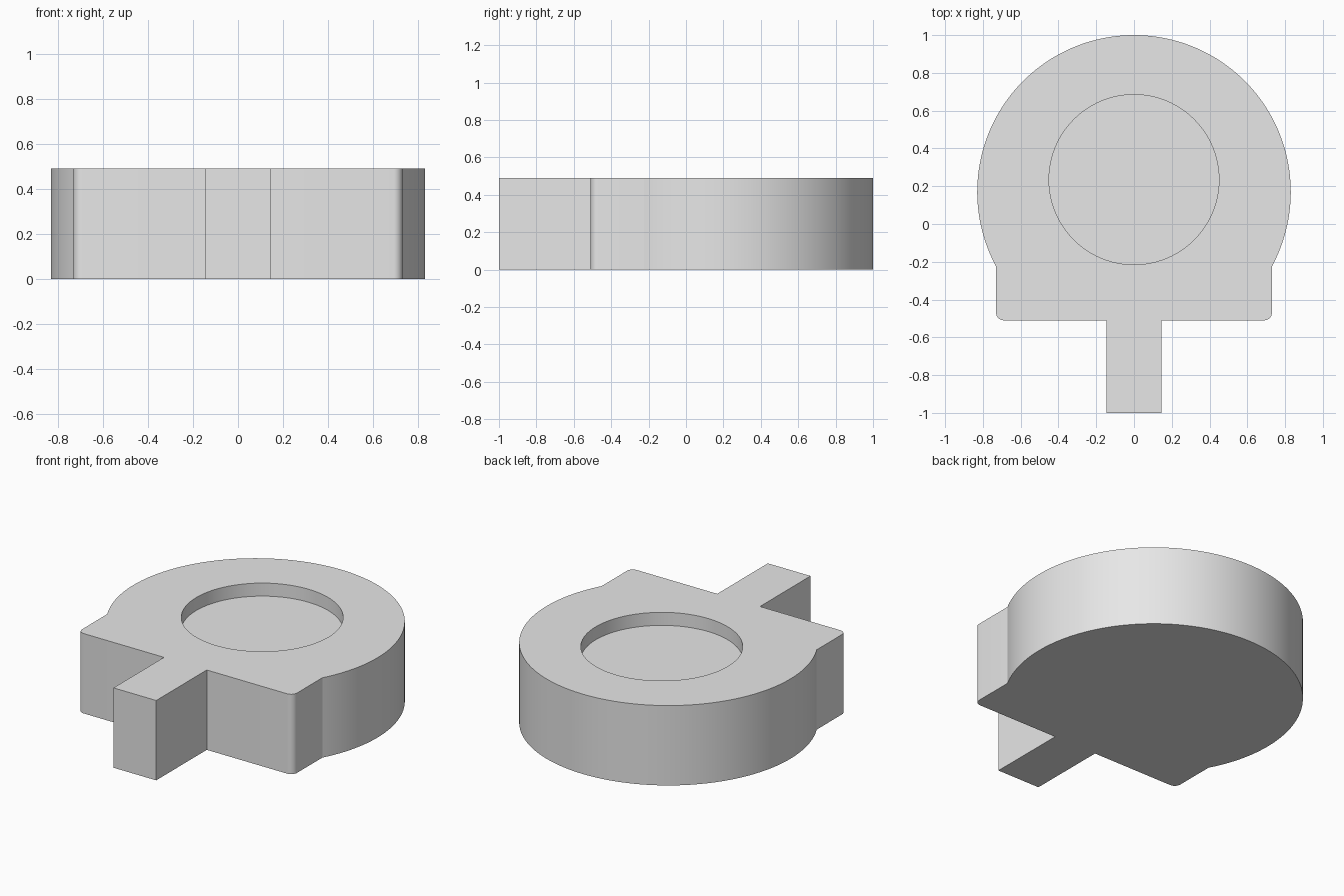
import bpy, bmesh
from math import sin, cos, pi, radians, atan2, sqrt

cube = bpy.data.objects.get("Cube")
if cube:
    bpy.data.objects.remove(cube, do_unlink=True)

HEIGHT = 0.49
RECESS_DEPTH = 0.08
DISC_Y, DISC_R = 0.17, 0.83
BLOCK_X, BLOCK_Y, CORNER = 0.73, -0.51, 0.04
STEM_X = 0.145


def arc(cx, cy, r, start, end, steps):
    """Points along an arc, both ends included."""
    return [(cx + r * cos(start + (end - start) * i / steps),
             cy + r * sin(start + (end - start) * i / steps))
            for i in range(steps + 1)]


def add_loop(bm, points, z):
    return [bm.verts.new((x, y, z)) for x, y in points]


def add_wall(bm, lower, upper):
    n = len(lower)
    for i in range(n):
        j = (i + 1) % n
        bm.faces.new((lower[i], lower[j], upper[j], upper[i]))


def loop_edges(bm, verts):
    return [bm.edges.get((verts[i - 1], verts[i])) for i in range(len(verts))]


# Outline: stem, rounded block corner, then the large disc, counter-clockwise
join = atan2(-sqrt(DISC_R ** 2 - BLOCK_X ** 2), BLOCK_X)
corner = arc(BLOCK_X - CORNER, BLOCK_Y + CORNER, CORNER, -pi / 2, 0, 8)
right_side = [(STEM_X, -1), (STEM_X, BLOCK_Y)] + corner
disc = arc(0, DISC_Y, DISC_R, join, pi - join, 120)
left_side = [(-x, y) for x, y in reversed(right_side)]
outline = right_side + disc + left_side
recess = arc(0, 0.235, 0.45, 0, 2 * pi, 96)[:-1]

bm = bmesh.new()
base = add_loop(bm, outline, 0)
rim = add_loop(bm, outline, HEIGHT)
recess_rim = add_loop(bm, recess, HEIGHT)
recess_floor = add_loop(bm, recess, HEIGHT - RECESS_DEPTH)

# Side walls, underside and recess
add_wall(bm, base, rim)
add_wall(bm, recess_rim, recess_floor)
bm.faces.new(list(reversed(base)))
bm.faces.new(recess_floor)

# Top face around the recess
bmesh.ops.triangle_fill(bm, use_beauty=True, use_dissolve=False,
                        edges=loop_edges(bm, rim) + loop_edges(bm, recess_rim))
bmesh.ops.recalc_face_normals(bm, faces=bm.faces)

mesh = bpy.data.meshes.new("recessed_disc_body")
bm.to_mesh(mesh)
bm.free()
body = bpy.data.objects.new("recessed_disc_body", mesh)
bpy.context.collection.objects.link(body)

# Plain grey material
grey = bpy.data.materials.new("light_grey")
grey.use_nodes = True
colour = (0.8, 0.8, 0.8, 1)
grey.diffuse_color = colour
grey.node_tree.nodes["Principled BSDF"].inputs["Base Color"].default_value = colour
mesh.materials.append(grey)

# Smooth curved walls, sharp corners
for other in bpy.context.selected_objects:
    other.select_set(False)
body.select_set(True)
bpy.context.view_layer.objects.active = body
bpy.ops.object.shade_smooth_by_angle(angle=radians(20))
